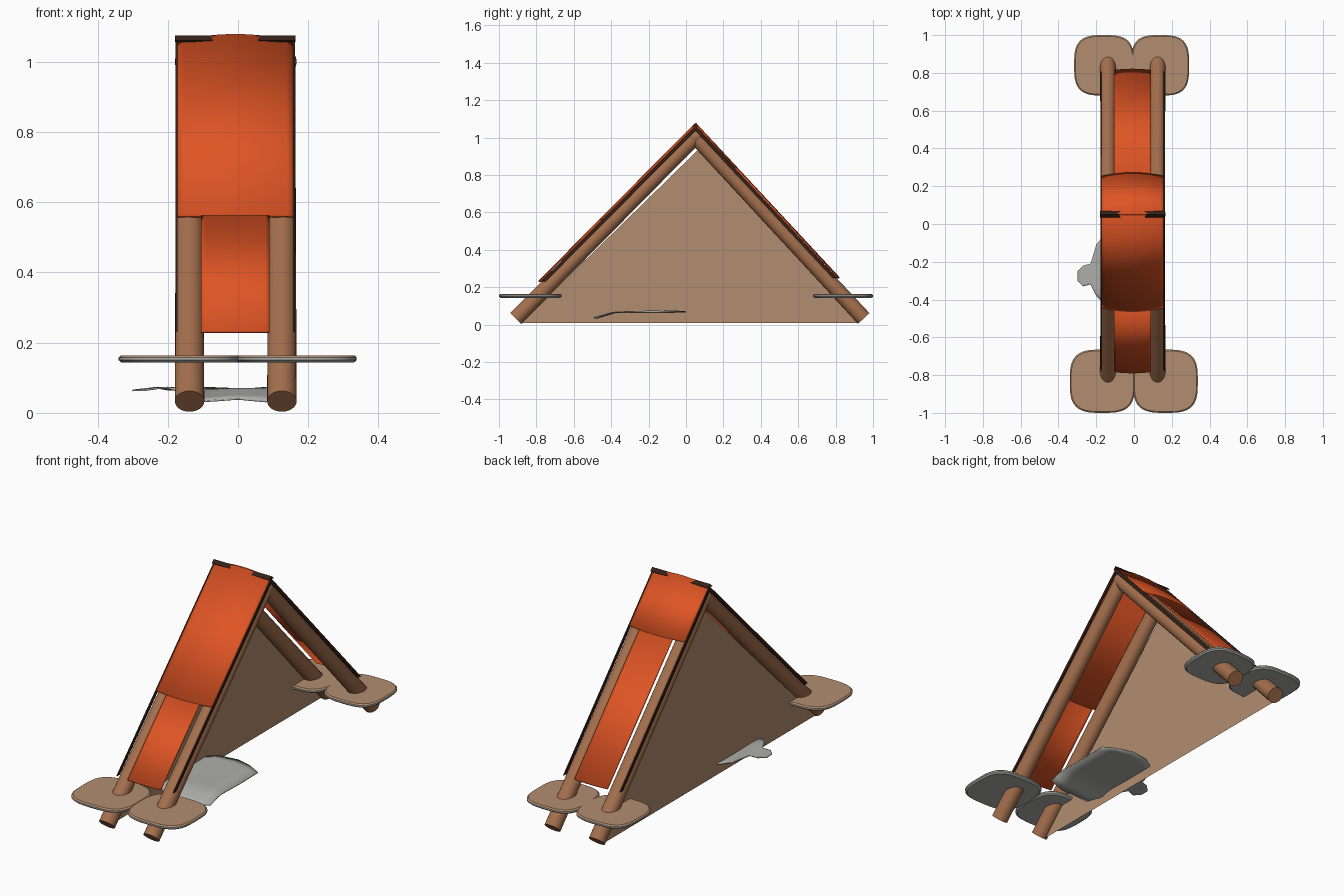
import bpy, bmesh, math
from mathutils import Vector

cube = bpy.data.objects.get("Cube")
if cube:
    bpy.data.objects.remove(cube)


def material(name, rgb):
    m = bpy.data.materials.new(name)
    m.use_nodes = True
    m.diffuse_color = (*rgb, 1)
    m.node_tree.nodes["Principled BSDF"].inputs["Base Color"].default_value = (*rgb, 1)
    return m


ORANGE = material("orange", (0.74, 0.09, 0.018))
BROWN = material("wood brown", (0.37, 0.16, 0.075))
TAN = material("tan", (0.45, 0.27, 0.16))
GREY = material("grey", (0.42, 0.42, 0.41))
DARK = material("dark brown", (0.035, 0.015, 0.01))


def finish(name, bm, mats, smooth=True):
    bmesh.ops.recalc_face_normals(bm, faces=bm.faces)
    me = bpy.data.meshes.new(name)
    bm.to_mesh(me)
    bm.free()
    ob = bpy.data.objects.new(name, me)
    bpy.context.collection.objects.link(ob)
    for m in mats:
        me.materials.append(m)
    if smooth:
        bpy.ops.object.select_all(action="DESELECT")
        ob.select_set(True)
        bpy.context.view_layer.objects.active = ob
        bpy.ops.object.shade_smooth_by_angle(angle=math.radians(35))
    return ob


def grid(rows):
    """Join rows of points into a sheet."""
    bm = bmesh.new()
    vs = [[bm.verts.new(p) for p in row] for row in rows]
    for a, b in zip(vs, vs[1:]):
        for i in range(len(a) - 1):
            bm.faces.new((a[i], a[i + 1], b[i + 1], b[i]))
    return bm


def solidify(ob, thickness):
    mod = ob.modifiers.new("thickness", "SOLIDIFY")
    mod.thickness = thickness
    mod.offset = 0


APEX = Vector((0, 0.05, 1.0))
FEET = {"front": Vector((0, -0.91, 0.033)), "back": Vector((0, 0.95, 0.033))}
LEFT, RIGHT = 0.125, -0.138
X0, X1 = -0.175, 0.16
CENTRE = (X0 + X1) / 2


def slope(side):
    """Unit direction down the slope and its outward normal."""
    d = (FEET[side] - APEX).normalized()
    n = Vector((0, -d.z * (1 if d.y > 0 else -1), abs(d.y)))
    return d, n


def on_slope(side, x, z, off):
    """Point at height z on the slope, lifted outward by off; z=None is the ridge."""
    d, n = slope(side)
    s = -off * abs(d.z / d.y) if z is None else (z - APEX.z - off * n.z) / d.z
    return APEX + Vector((x, 0, 0)) + d * s + n * off


def lift(x):
    return 0.038 + 0.014 * (1 - ((x - CENTRE) / 0.1675) ** 2)


def panel(name, side, xa, xb, top, bottom):
    rows = []
    for k in range(17):
        x = xa + (xb - xa) * k / 16
        rows.append([on_slope(side, x, z, lift(x)) for z in (top, bottom)])
    solidify(finish(name, grid(rows), [ORANGE]), 0.008)


# Sloping panels: wide above, narrow between the legs below
for side, split, low in (("front", 0.56, 0.23), ("back", 0.84, 0.25)):
    panel(side + "_panel_upper", side, X0, X1, None, split)
    panel(side + "_panel_lower", side, -0.105, 0.09, split, low)

    # Dark hem along the outer edges
    for label, x in (("left", X1), ("right", X0)):
        rows = [[on_slope(side, x, z, off) for z in (None, low)] for off in (0.026, 0.043)]
        solidify(finish(f"{side}_{label}_hem", grid(rows), [DARK], False), 0.006)

    # Round legs
    for label, x in (("left", LEFT), ("right", RIGHT)):
        a = APEX + Vector((x, 0, 0))
        b = FEET[side] + Vector((x, 0, 0))
        bm = bmesh.new()
        bmesh.ops.create_cone(bm, cap_ends=True, segments=24, radius1=0.038,
                              radius2=0.042, depth=(b - a).length)
        bm.transform((b - a).to_track_quat("Z", "Y").to_matrix().to_4x4())
        bmesh.ops.translate(bm, vec=(a + b) / 2, verts=bm.verts)
        finish(f"{side}_{label}_leg", bm, [BROWN])

# Rounded joints where the legs meet
for label, x in (("left", LEFT), ("right", RIGHT)):
    bm = bmesh.new()
    bmesh.ops.create_uvsphere(bm, u_segments=24, v_segments=12, radius=0.042)
    bmesh.ops.translate(bm, vec=APEX + Vector((x, 0, 0)), verts=bm.verts)
    finish(label + "_leg_joint", bm, [BROWN])

# Dark seam along the ridge
rows = []
for side, z in (("front", 1.058), ("front", None), ("back", 1.058)):
    rows.append([on_slope(side, x, z, 0.051) for x in (X0 - 0.004, X1 + 0.004)])
solidify(finish("ridge_seam", grid(rows), [DARK], False), 0.006)

# Triangular side sheet
bm = bmesh.new()
bm.faces.new([bm.verts.new((-0.15, y, z)) for y, z in ((-0.88, 0.01), (0.92, 0.01), (0.08, 0.95))])
finish("side_sheet", bm, [TAN], False)


# Rounded foot pads, tan on top and grey below
def pad(name, xa, xb, ya, yb):
    bm = bmesh.new()
    loops = []
    for z, scale in ((0.143, 0.95), (0.15, 1), (0.158, 1), (0.164, 0.96)):
        loop = []
        for k in range(48):
            t = 2 * math.pi * k / 48
            c, s = math.cos(t), math.sin(t)
            px = math.copysign(abs(c) ** 0.62, c) * (xb - xa) / 2 * scale
            py = math.copysign(abs(s) ** 0.62, s) * (yb - ya) / 2 * scale
            loop.append(bm.verts.new(((xa + xb) / 2 + px, (ya + yb) / 2 + py, z)))
        loops.append(loop)
    for a, b in zip(loops, loops[1:]):
        for i in range(48):
            j = (i + 1) % 48
            bm.faces.new((a[i], a[j], b[j], b[i]))
    bm.faces.new(loops[0][::-1])
    bm.faces.new(loops[-1])
    bm.normal_update()
    for f in bm.faces:
        f.material_index = 0 if f.normal.z > 0.5 else 1
    finish(name, bm, [TAN, GREY])


pad("front_left_pad", -0.005, 0.338, -1.0, -0.665)
pad("front_right_pad", -0.34, 0.005, -1.0, -0.665)
pad("back_left_pad", -0.015, 0.292, 0.68, 1.0)
pad("back_right_pad", -0.317, 0.0, 0.68, 1.0)

# Loose crumpled scrap near the ground
outline = [(-0.3, -0.3, -0.25), (-0.27, -0.33, -0.22), (-0.23, -0.32, -0.21),
           (-0.2, -0.38, -0.11), (-0.16, -0.42, -0.06), (-0.1, -0.49, -0.02),
           (0.0, -0.49, 0.0), (0.08, -0.48, -0.02), (0.16, -0.46, -0.06)]
rows = []
for x, ya, yb in outline:
    row = []
    for k in range(13):
        y = ya + (yb - ya) * k / 12
        drop = min(max((-0.38 - y) / 0.1, 0), 1) * 0.032
        row.append((x, y, 0.068 - drop + 0.004 * math.sin(40 * x + 9 * y)))
    rows.append(row)
solidify(finish("ground_scrap", grid(rows), [GREY]), 0.005)
